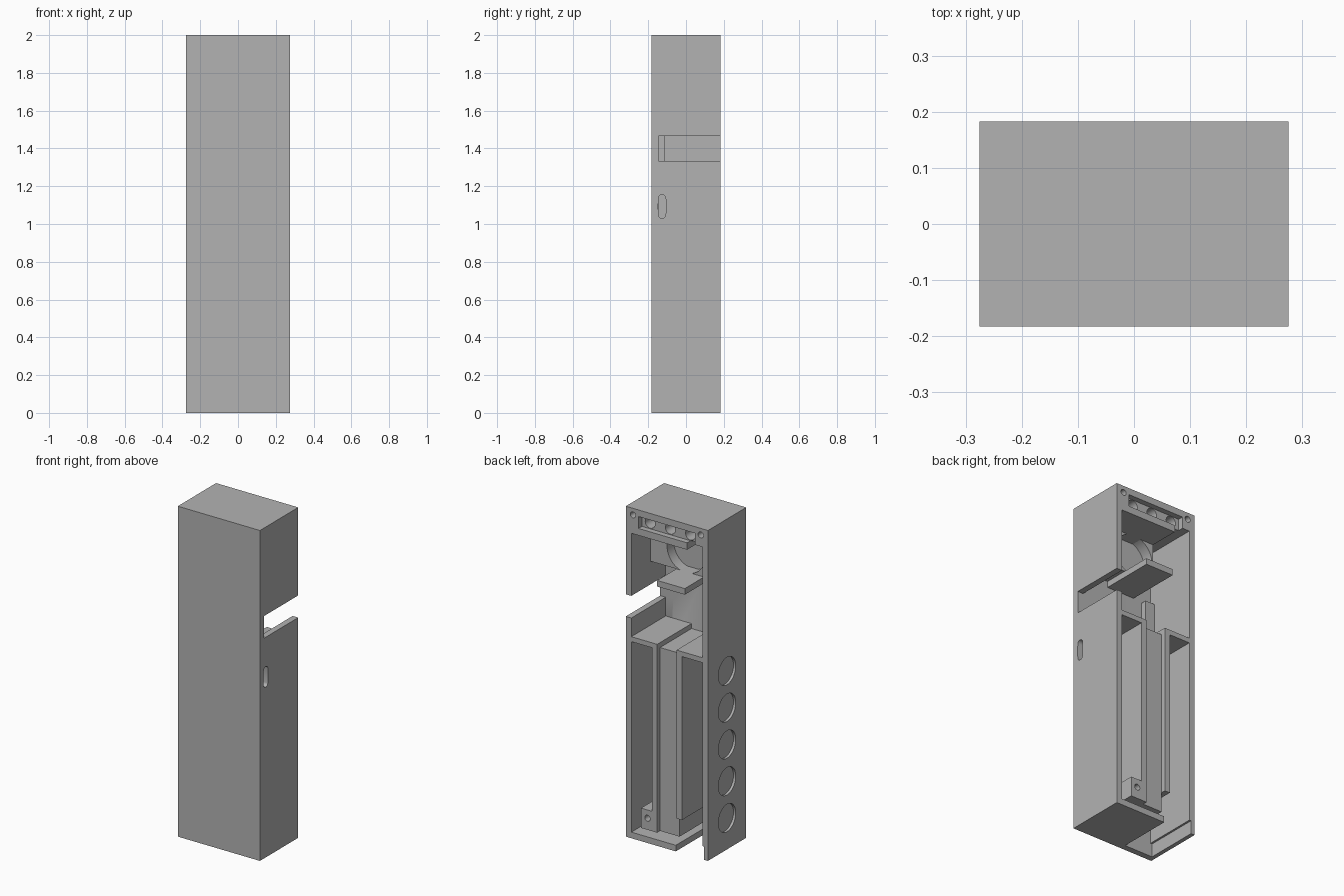
import bpy, bmesh, math
from mathutils import Matrix, Vector

cube = bpy.data.objects.get("Cube")
if cube:
    bpy.data.objects.remove(cube, do_unlink=True)

grey = bpy.data.materials.new("grey plastic")
grey.use_nodes = True
colour = (0.45, 0.45, 0.45, 1)
grey.diffuse_color = colour
grey.node_tree.nodes["Principled BSDF"].inputs["Base Color"].default_value = colour

W, D = 0.275, 0.183          # outer half width and half depth
T = 0.037                    # wall thickness
IW, IF = W - T, -D + T       # inner half width, inner face of the front panel
OUT = D + 0.1                # beyond the open back
BOX_TOP, BOX_LOW, LID = 1.22, 0.08, 1.19


def finish(name, bm):
    bmesh.ops.recalc_face_normals(bm, faces=bm.faces)
    mesh = bpy.data.meshes.new(name)
    bm.to_mesh(mesh)
    bm.free()
    mesh.materials.append(grey)
    ob = bpy.data.objects.new(name, mesh)
    bpy.context.collection.objects.link(ob)
    return ob


def box(name, xs, ys, zs):
    bm = bmesh.new()
    bmesh.ops.create_cube(bm, size=1)
    for v in bm.verts:
        v.co = Vector([(r[0] + r[1]) / 2 + c * (r[1] - r[0])
                       for c, r in zip(v.co, (xs, ys, zs))])
    return finish(name, bm)


def rod(name, axis, centre, radius, depth, stretch=0):
    """Cylinder along x or y; stretch lengthens it in z to a rounded slot."""
    bm = bmesh.new()
    bmesh.ops.create_cone(bm, cap_ends=True, segments=40, radius1=radius,
                          radius2=radius, depth=depth)
    turn = Matrix.Rotation(math.pi / 2, 4, "Y" if axis == "x" else "X")
    bmesh.ops.transform(bm, matrix=turn, verts=bm.verts)
    for v in bm.verts:
        if abs(v.co.z) > 1e-5:
            v.co.z += math.copysign(stretch / 2, v.co.z)
        v.co += Vector(centre)
    return finish(name, bm)


def cut(target, *cutters):
    for c in cutters:
        mod = target.modifiers.new("cut", "BOOLEAN")
        mod.operation, mod.solver, mod.object = "DIFFERENCE", "EXACT", c
        bpy.context.view_layer.objects.active = target
        bpy.ops.object.modifier_apply(modifier=mod.name)
        bpy.data.objects.remove(c, do_unlink=True)


# Case: open back, side slot, floor notch and cable gap beside the top rail
case = box("case", (-W, W), (-D, D), (0, 2))
cut(case,
    box("cavity", (-IW, IW), (IF, OUT), (T, 1.846)),
    box("floor_notch", (-IW - 0.012, -0.06), (IF, OUT), (-0.1, BOX_LOW)),
    box("cable_gap", (-IW, -0.135), (IF, OUT), (1.8, 1.89)),
    box("side_slot", (IW - 0.05, W + 0.1), (IF, OUT), (1.333, 1.467)),
    rod("side_window", "x", (W, -0.127, 1.093), 0.02, 0.15, 0.085),
    box("socket_recess", (-0.19, 0.19), (0.15, OUT), (1.888, 1.96)))

# Three sockets and two screw holes in the head
for x in (-0.135, 0, 0.135):
    cut(case, rod("socket", "y", (x, 0.1, 1.925), 0.033, 0.2))
for x in (-0.227, 0.227):
    cut(case, rod("screw_hole", "y", (x, D, 1.96), 0.018, 0.2))

# Row of shallow round recesses down one side
for i in range(5):
    cut(case, rod("side_recess", "x", (-W, 0, 0.19 + i * 0.2225), 0.083, 0.03))

# Round seat block below the head
seat = box("round_seat", (-0.135, IW), (IF, 0), (1.607, 1.846))
cut(seat, rod("seat_bore", "y", (0, 0, 1.728), 0.127, 0.13))

# Shelf below the seat and the post in the corner
box("shelf", (-0.12, 0.065), (IF, D), (1.57, 1.607))
box("corner_post", (-IW, -0.175), (IF, -0.11), (BOX_TOP, 1.56))

# Two open compartments, each a lid and a divider, with a solid core between
for side, s, low in (("left", 1, BOX_LOW), ("right", -1, 0.2)):
    xs = sorted((s * 0.065, s * IW))
    box(side + "_compartment_lid", xs, (IF, D), (LID, BOX_TOP))
    xs = sorted((s * 0.065, s * 0.1))
    box(side + "_divider", xs, (IF, D), (low, LID))
box("core_block", (-0.065, 0.065), (IF, 0.155), (BOX_LOW, LID))

# Screw boss at the bottom of the left compartment
boss = box("screw_boss", (0.1, 0.173), (IF, D), (BOX_LOW, 0.2))
cut(boss, rod("boss_hole", "y", (0.13, D, 0.15), 0.018, 0.2))

# Smooth the round walls, keeping edges sharp
for ob in (case, seat, boss):
    bpy.ops.object.select_all(action="DESELECT")
    ob.select_set(True)
    bpy.context.view_layer.objects.active = ob
    bpy.ops.object.shade_smooth_by_angle(angle=math.radians(30))
